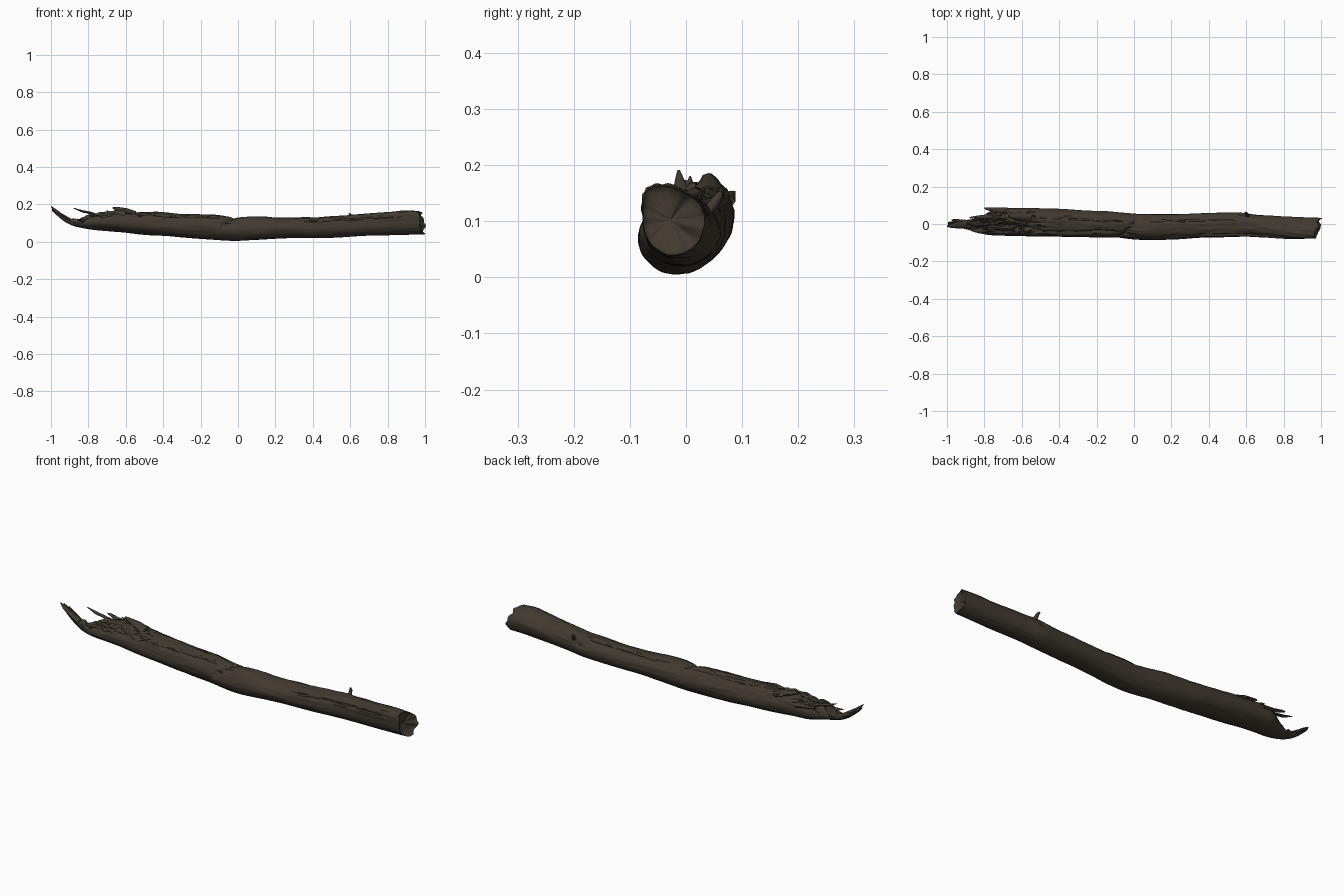
import bpy, bmesh, math, random
from mathutils import Vector, noise

if "Cube" in bpy.data.objects:
    bpy.data.objects.remove(bpy.data.objects["Cube"])

random.seed(4)
wood = bpy.data.materials.new("dark weathered wood")
wood.diffuse_color = (0.052, 0.041, 0.029, 1)
wood.use_nodes = True
wood.node_tree.nodes["Principled BSDF"].inputs["Base Color"].default_value = wood.diffuse_color

# Outline stations: x, bottom z, top z, front y, back y
STATIONS = [
    (-1.00, .172, .190, -.012, .008), (-.96, .130, .165, -.016, .018),
    (-.90, .088, .130, -.026, .020), (-.84, .074, .128, -.045, .030),
    (-.79, .066, .150, -.058, .050), (-.75, .061, .158, -.061, .086),
    (-.64, .052, .172, -.064, .088), (-.50, .038, .162, -.068, .084),
    (-.30, .024, .147, -.069, .076), (-.12, .010, .142, -.071, .066),
    (-.04, .006, .128, -.078, .057), (.02, .005, .134, -.084, .052),
    (.10, .010, .137, -.086, .050), (.20, .017, .127, -.082, .053),
    (.40, .020, .130, -.072, .059), (.56, .024, .139, -.068, .062),
    (.64, .029, .146, -.070, .050), (.80, .036, .158, -.077, .040),
    (.91, .040, .168, -.080, .036), (1.0, .040, .164, -.077, .034)]


def lerp_at(x):
    x = min(max(x, -1), 1)
    for a, b in zip(STATIONS, STATIONS[1:]):
        if x <= b[0]:
            t = (x - a[0]) / (b[0] - a[0])
            return [p + (q - p) * t for p, q in zip(a[1:], b[1:])]


def outline(x):
    w = min(.03, 1 - abs(x))
    rows = [lerp_at(x + w * k) for k in (-1, -.5, 0, .5, 1)]
    return [sum(c) / 5 for c in zip(*rows)]


def ramp(a, b, x):
    t = min(max((x - a) / (b - a), 0), 1)
    return t * t * (3 - 2 * t)


def bump(d, w):
    return math.exp(-(d / w) ** 2)


def n3(x, y, z):
    return noise.noise(Vector((x, y, z)))


def surface(x, a):
    """Point on the log skin at station x, angle a (0 = back, 90 deg = top)."""
    z0, z1, y0, y1 = outline(x)
    c, s = math.cos(a), math.sin(a)
    up = max(s, 0)
    # long shallow grain and broad lumps, calmer underneath
    r = 1 + .05 * n3(x * 5, c * 1.3, s * 1.3) + (.02 + .05 * up) * n3(x * 9, c * 5, s * 5 + 7)
    # wandering lengthwise bark splits
    for mid, lo, hi, seed in ((1.25, -.6, .0, 1), (2.2, -.75, -.05, 5),
                              (1.1, .05, .6, 9), (2.5, .3, .9, 13)):
        line = mid + .3 * n3(x * 4, seed, 0) + .1 * n3(x * 18, seed, 3)
        fade = ramp(lo, lo + .08, x) * (1 - ramp(hi - .08, hi, x))
        r -= .11 * fade * bump(a - line, .07)
        r += .05 * fade * bump(a - line - .2, .15)
    # diagonal break across the top and front
    crack = -.015 - .045 * (a - 1.5) + .02 * n3(a * 4, 2, 2)
    r -= (.20 * bump(x - crack, .013) + .06 * bump(x - crack - .01, .035)) * ramp(.5, 1.1, a) * (1 - ramp(2.6, 3.5, a))
    # swollen collar and pit on the back
    r += .06 * bump(x - .60, .05) * bump(a - .8, .6)
    r -= .13 * bump(x - .57, .018) * bump(a - .35, .18)
    y = (y0 + y1) / 2 + (y1 - y0) / 2 * c * r
    z = (z0 + z1) / 2 + (z1 - z0) / 2 * s * r
    y -= .4 * ramp(.5, .95, x) * (z - (z0 + z1) / 2) * up
    # ragged split wood at the left end
    split = 1 - ramp(-.62, -.42, x)
    if split > 0 and s > 0:
        cut = z1 - .026 + .16 * y + .034 * n3(x * 11, y * 45, 1) + .022 * n3(x * 28, y * 90, 4)
        cut += .03 * bump(x + .65, .05) * bump(y - .04, .03)
        cut = max(cut, z0 + .3 * (z1 - z0))
        if z > cut:
            z += (cut - z) * split
    # ragged slanted right end
    end = ramp(.86, 1, x)
    x += end * (-.012 + .30 * (y + .01) * (1 if y < 0 else .3) - .22 * max(z - .09, 0)
                + .012 * n3(y * 40, z * 40, 8) + .012)
    return Vector((x, y, z))


def finish(bm, name, angle=40):
    bmesh.ops.recalc_face_normals(bm, faces=bm.faces)
    me = bpy.data.meshes.new(name)
    bm.to_mesh(me)
    bm.free()
    me.materials.append(wood)
    ob = bpy.data.objects.new(name, me)
    bpy.context.collection.objects.link(ob)
    bpy.ops.object.select_all(action='DESELECT')
    ob.select_set(True)
    bpy.context.view_layer.objects.active = ob
    bpy.ops.object.shade_smooth_by_angle(angle=math.radians(angle))
    return ob


def skin(bm, rings):
    loops = [[bm.verts.new(p) for p in ring] for ring in rings]
    n = len(loops[0])
    for A, B in zip(loops, loops[1:]):
        for i in range(n):
            bm.faces.new((A[i], A[(i + 1) % n], B[(i + 1) % n], B[i]))
    bm.faces.new(loops[0])
    bm.faces.new(loops[-1])


# Main log, with the end grain closed by shrinking, dented rings
N, M = 400, 80
rings = [[surface(-.995 + 1.99 * i / N, 2 * math.pi * j / M - math.pi / 2 + 2 * math.pi * (j < 0))
          for j in range(M)] for i in range(N + 1)]
last = rings[-1]
mid = sum(last, Vector()) / M
for k in (.93, .8, .6, .4, .2, .05):
    ring = []
    for p in last:
        q = mid.lerp(p, k)
        q.x += -.022 * (1 - k) ** .5 + .014 * n3(q.y * 45, q.z * 45, 3) * (1 - k)
        ring.append(q)
    rings.append(ring)
bm = bmesh.new()
skin(bm, rings)
finish(bm, "log")


def splinter(name, pts, radii, flat=.6):
    """Tapered, bent sliver of wood through the given points."""
    pts = [Vector(p) for p in pts]
    rings = []
    for i, p in enumerate(pts):
        d = (pts[min(i + 1, len(pts) - 1)] - pts[max(i - 1, 0)]).normalized()
        u = d.cross(Vector((0, 0, 1)))
        u = u.normalized() if u.length > .01 else Vector((1, 0, 0))
        v = u.cross(d)
        rings.append([p + radii[i] * (1 + random.uniform(-.2, .2)) *
                      (u * math.cos(t) + v * math.sin(t) * flat)
                      for t in [k * math.pi / 4 for k in range(8)]])
    bm = bmesh.new()
    skin(bm, rings)
    finish(bm, name, 50)


# Long slivers at the broken end
splinter("raised_splinter", [(-.74, .035, .135), (-.79, .038, .155), (-.83, .036, .162), (-.88, .034, .180)],
         [.016, .011, .009, .003])
splinter("back_splinter", [(-.68, .065, .135), (-.74, .074, .142), (-.785, .082, .150), (-.80, .084, .152)],
         [.020, .014, .008, .003])
splinter("tip_splinter", [(-.90, .0, .115), (-.95, -.005, .147), (-.98, -.010, .170), (-1.0, -.013, .190)],
         [.022, .016, .011, .003])
splinter("tip_fork", [(-.90, .008, .112), (-.94, .016, .138), (-.965, .020, .150), (-.975, .021, .164)],
         [.016, .011, .008, .002])
splinter("front_splinter", [(-.76, -.035, .105), (-.83, -.036, .112), (-.87, -.034, .122)],
         [.018, .012, .003])

# Loose flakes scattered over the split
for i in range(16):
    x, y = random.uniform(-.78, -.5), random.uniform(-.03, .065)
    z = outline(x)[1] - .03 + .16 * y
    L = random.uniform(.03, .06)
    splinter("flake_%d" % i, [(x + L, y, z - .008), (x, y + .003, z + .006),
             (x - L * .7, y + random.uniform(-.008, .008), z + random.uniform(.006, .02))],
             [.011, .010, .002], .7)

# Torn hump and small twig stub
splinter("torn_hump", [(-.55, .038, .145), (-.60, .040, .162), (-.645, .041, .175), (-.67, .042, .182)],
         [.026, .022, .014, .005], .7)
splinter("twig_stub", [(.61, .035, .115), (.605, .050, .130), (.60, .058, .143), (.595, .062, .150)],
         [.012, .009, .007, .005], 1)
